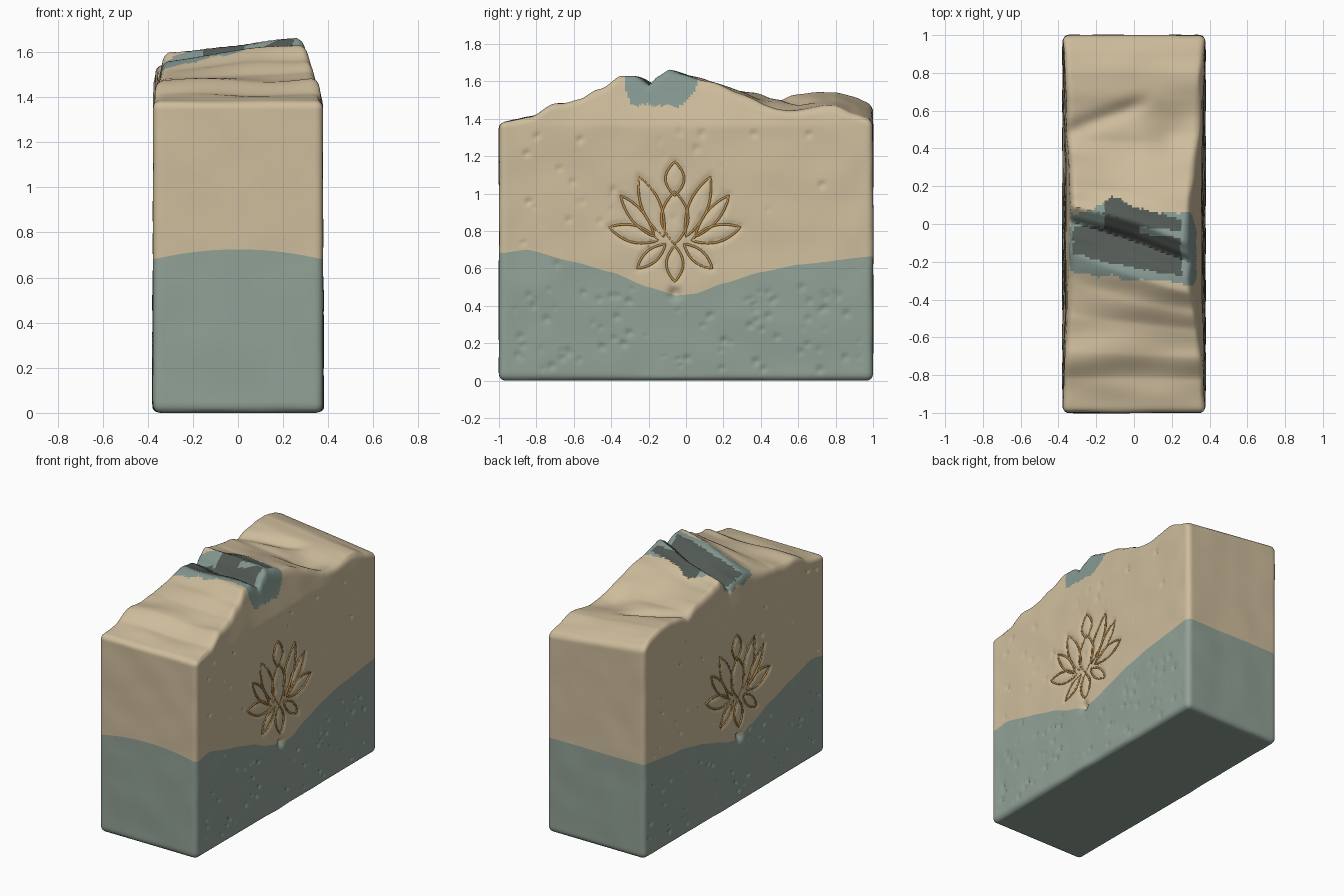
import bpy, bmesh, math, random
from mathutils import Vector, noise, kdtree

if "Cube" in bpy.data.objects:
    bpy.data.objects.remove(bpy.data.objects["Cube"])

random.seed(4)
X, Y, Z, SEAM, R = 0.378, 1.0, 1.4, 0.6, 0.035      # block before shaping
NX, NY, NZ = 60, 160, 112
CY = -0.06                                          # flower centre along y


def material(name, rgb):
    m = bpy.data.materials.new(name)
    m.diffuse_color = (*rgb, 1)
    m.use_nodes = True
    m.node_tree.nodes["Principled BSDF"].inputs["Base Color"].default_value = m.diffuse_color
    return m


tan = material("cream", (0.62, 0.51, 0.335))
sage = material("sage", (0.285, 0.36, 0.305))
patch = material("blue sage", (0.235, 0.315, 0.285))
dark = material("charcoal", (0.085, 0.1, 0.088))
gold = material("gold", (0.5, 0.27, 0.07))


def smooth(a, b, v):
    t = min(1, max(0, (v - a) / (b - a)))
    return t * t * (3 - 2 * t)


def interp(table, v):
    for (a, fa), (b, fb) in zip(table, table[1:]):
        if v <= b:
            return fa + (fb - fa) * smooth(a, b, v) * 0.4 + (fb - fa) * 0.6 * max(0, (v - a) / (b - a))
    return table[-1][1]


CREST = [(-1, 1.38), (-0.82, 1.41), (-0.7, 1.48), (-0.55, 1.51), (-0.45, 1.57), (-0.34, 1.635),
         (-0.25, 1.62), (-0.17, 1.575), (-0.12, 1.63), (-0.06, 1.665), (0.0, 1.64), (0.12, 1.61),
         (0.3, 1.56), (0.42, 1.53), (0.6, 1.545), (0.8, 1.55), (0.9, 1.52), (1, 1.48)]
LAYER = [(-1, 0.68), (-0.85, 0.70), (-0.6, 0.635), (-0.4, 0.58), (-0.2, 0.5), (-0.05, 0.455),
         (0.05, 0.465), (0.2, 0.52), (0.4, 0.58), (0.6, 0.62), (1, 0.665)]


def top_height(x, y):
    s = x / X
    skew = 0.31 * (x - 0.25) * math.exp(-((y + 0.1) / 0.4) ** 2)
    h = interp(CREST, y + skew)
    h -= 0.04 * (1 - s) * math.exp(-((y + 0.1) / 0.4) ** 2)       # left lower at the peak
    h -= 0.045 * (1 + s) * smooth(0.15, 0.6, y)                   # right lower at the back
    h += 0.022 * noise.noise(Vector((x * 2.5, y * 6, 3))) * smooth(1, 0.85, abs(y))
    h -= 0.03 * math.exp(-((x - 0.22) ** 2 + (y - 0.45) ** 2) / 0.012)
    h -= 0.025 * math.exp(-((y - 0.62 - 0.35 * x) / 0.05) ** 2) * smooth(0.15, -0.05, x)
    return h


def layer_height(x, y):
    return interp(LAYER, y) + 0.045 * (1 - (x / X) ** 2) * smooth(-0.9, -1, y)


def taper(side, y, z):
    """Sides pinch inwards around the middle, most of all near the crest."""
    k = 0.67 if side > 0 else 0.3
    return 1 - max(0, 1 - y * y) * (0.05 * smooth(0.3, 1.2, z) + k * max(0, z - 1.36))


# Flower petals: base, tip, half width, as offsets from the flower centre line
PETALS = [((0, .73), (0, 1.01), .072), ((0, .99), (0, 1.17), .05),
          ((.06, .77), (.19, 1.09), .05), ((.11, .77), (.29, .99), .036),
          ((.09, .75), (.35, .82), .045), ((.05, .73), (.2, .6), .034),
          ((0, .72), (0, .53), .045)]


def petal_outline(base, tip, w, mirror):
    b, t = Vector(base), Vector(tip)
    n = (t - b).orthogonal().normalized()
    pts = []
    for side in (1, -1):
        for k in range(16):
            f = k / 16 if side > 0 else 1 - k / 16
            p = b.lerp(t, f) + n * side * w * math.sin(math.pi * f) ** 0.85
            pts.append((CY + mirror * p.x, p.y))
    return pts


outlines = [petal_outline(*p, m) for p in PETALS for m in (1, -1) if m > 0 or p[1][0] > 0]
groove_pts = [p for o in outlines for p in o]
groove = kdtree.KDTree(len(groove_pts))
for n, p in enumerate(groove_pts):
    groove.insert((p[0], p[1], 0), n)
groove.balance()

# Small air pits scattered over both broad sides, denser in the lower layer
pits = []
for side in (-1, 1):
    pits += [(side, random.uniform(-.95, .95), random.uniform(.05, .5), random.uniform(.008, .016)) for _ in range(80)]
    pits += [(side, random.uniform(-.95, .95), random.uniform(.6, 1.35), random.uniform(.008, .016)) for _ in range(32)]
pit_tree = kdtree.KDTree(len(pits))
for n, p in enumerate(pits):
    pit_tree.insert((p[0] * 5, p[1], p[2]), n)
pit_tree.balance()


def carve(side, y, z):
    d = groove.find((y, z, 0))[2]
    depth = 0.012 * math.exp(-(d / 0.013) ** 2)
    depth += 0.03 * math.exp(-((y - CY) ** 2 + (z - 0.465) ** 2) / 0.0009)   # round dimple
    _, n, d = pit_tree.find((side * 5, y, z))
    return depth + 0.8 * pits[n][3] * math.exp(-(d / pits[n][3]) ** 2)


def shape(i, j, k):
    p = Vector(((2 * i / NX - 1) * X, (2 * j / NY - 1) * Y, Z * k / NZ))
    q = Vector((max(R - X, min(X - R, p.x)), max(R - Y, min(Y - R, p.y)), max(R, min(Z - R, p.z))))
    if (p - q).length > 1e-6:
        p = q + (p - q).normalized() * R            # rounded edges
    x, y, z = p
    b = layer_height(x, y)
    z = z / SEAM * b if z < SEAM else b + (z - SEAM) / (Z - SEAM) * (top_height(x, y) - b)
    side = 1 if x > 0 else -1
    x *= taper(side, y, z)
    if i in (0, NX):
        x -= side * carve(side, y, z)
        x += 0.006 * noise.noise(Vector((side * 9, y * 5, z * 5))) * smooth(1, .9, abs(y))
    if j in (0, NY):
        y += 0.004 * noise.noise(Vector((x * 5, y * 9, z * 5)))
    return x, y, max(0, z)


def colour(c, k, normal):
    """Layer colour by row, crest colours by position."""
    if k < NZ * SEAM / Z:
        return 1
    x, y, z = c
    w = 0.02 * noise.noise(c * 14) + 0.012 * noise.noise(c * 40)
    back = 0.06 + 0.09 * math.exp(-((x + 0.1) / 0.09) ** 2)
    low = 1.47 + 1.2 * max(0, abs(y + 0.15) - 0.13) if x > 0 else 1.5
    if not (-0.29 - 0.1 * x + w < y < back + w and z > low + w):
        return 0
    upper = 0.12 - 0.4 * x if x > -0.16 else -0.01
    gap = x > 0.03 and abs(y + 0.03 + 0.1 * x) < 0.018
    if normal.z > 0.3 and -0.32 < x + w < 0.25 and -0.23 - 0.2 * x < y + w < upper and not gap:
        return 3
    return 2


# Soap block: six joined grids over the shaped box
bm = bmesh.new()
verts = {}


def vert(key):
    if key not in verts:
        verts[key] = bm.verts.new(shape(*key))
    return verts[key]


N = (NX, NY, NZ)
for axis in range(3):
    a, b = (axis + 1) % 3, (axis + 2) % 3
    for end in (0, N[axis]):
        for u in range(N[a]):
            for v in range(N[b]):
                keys = []
                for du, dv in ((0, 0), (1, 0), (1, 1), (0, 1)):
                    key = [0, 0, 0]
                    key[axis], key[a], key[b] = end, u + du, v + dv
                    keys.append(tuple(key))
                if end == 0:
                    keys.reverse()
                f = bm.faces.new([vert(key) for key in keys])
                f.normal_update()
                row = sum(key[2] for key in keys) / 4
                f.material_index = colour(f.calc_center_median(), row, f.normal)
mesh = bpy.data.meshes.new("soap_block")
bm.to_mesh(mesh)
bm.free()
for m in (tan, sage, patch, dark):
    mesh.materials.append(m)
block = bpy.data.objects.new("soap_block", mesh)
bpy.context.collection.objects.link(block)
bpy.context.view_layer.objects.active = block
block.select_set(True)
bpy.ops.object.shade_smooth_by_angle(angle=math.radians(45))

# Gold lines lying in the carved petal grooves on both sides
for side, name in ((1, "right_flower_inlay"), (-1, "left_flower_inlay")):
    curve = bpy.data.curves.new(name, 'CURVE')
    curve.dimensions = '3D'
    curve.bevel_depth = 0.0065
    curve.bevel_resolution = 1
    for outline in outlines:
        s = curve.splines.new('POLY')
        s.points.add(len(outline) - 1)
        s.use_cyclic_u = True
        for pt, (y, z) in zip(s.points, outline):
            pt.co = (side * (X * taper(side, y, z) - 0.009), y, z, 1)
    curve.materials.append(gold)
    bpy.context.collection.objects.link(bpy.data.objects.new(name, curve))
